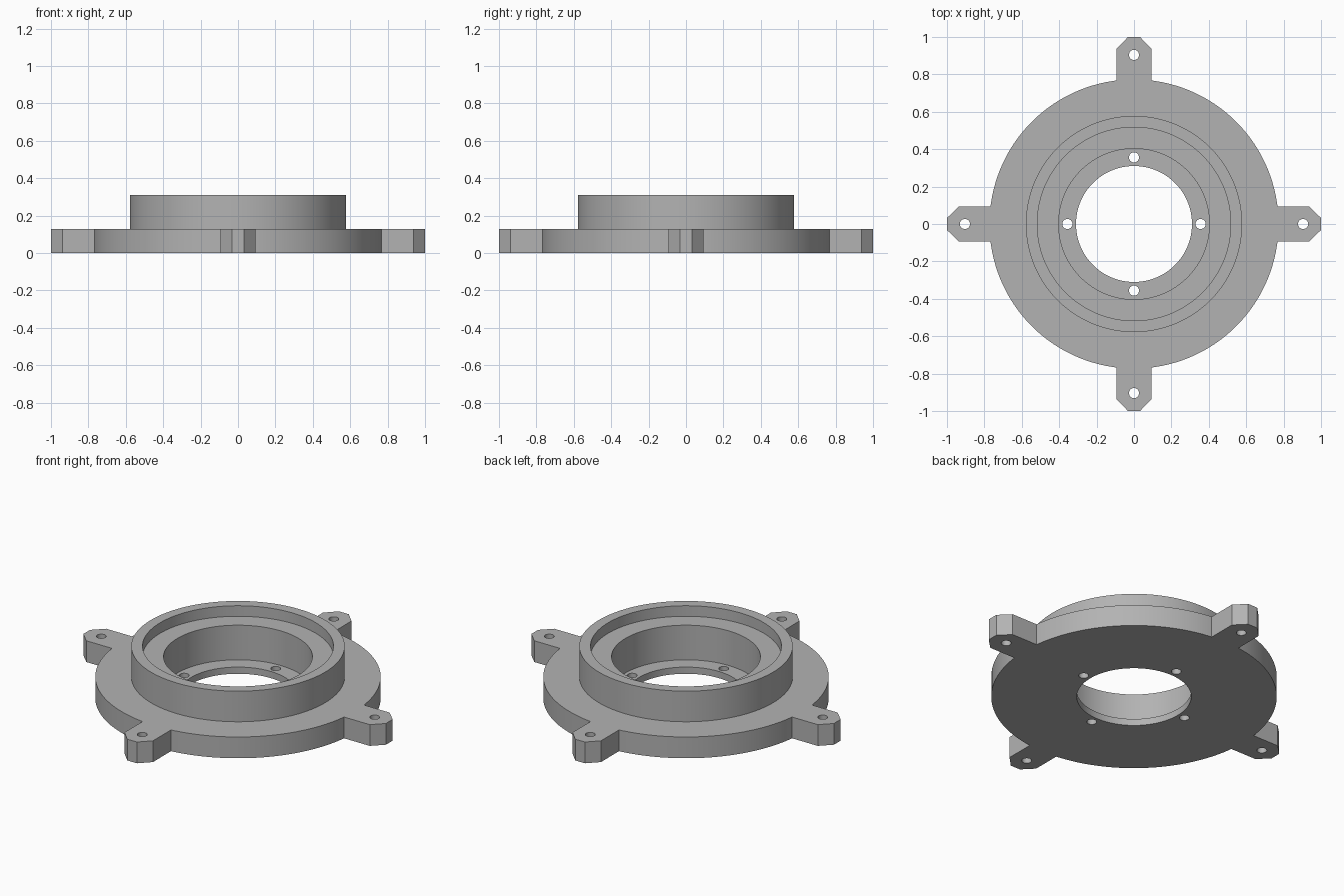
import bpy, bmesh, math
from mathutils import Matrix, Vector

if "Cube" in bpy.data.objects:
    bpy.data.objects.remove(bpy.data.objects["Cube"])

SEG = 128
BASE_H, TOP_H = 0.127, 0.31

grey = bpy.data.materials.new("plain grey")
grey.diffuse_color = (0.45, 0.45, 0.45, 1)
grey.use_nodes = True
grey.node_tree.nodes["Principled BSDF"].inputs["Base Color"].default_value = grey.diffuse_color


def make_object(name, bm):
    bmesh.ops.recalc_face_normals(bm, faces=bm.faces[:])
    mesh = bpy.data.meshes.new(name)
    bm.to_mesh(mesh)
    bm.free()
    mesh.materials.append(grey)
    obj = bpy.data.objects.new(name, mesh)
    bpy.context.collection.objects.link(obj)
    return obj


def lathe(name, profile):
    """Spin a closed (radius, height) profile around z."""
    bm = bmesh.new()
    rings = []
    for i in range(SEG):
        a = 2 * math.pi * i / SEG
        rings.append([bm.verts.new((r * math.cos(a), r * math.sin(a), z)) for r, z in profile])
    n = len(profile)
    for i in range(SEG):
        a, b = rings[i], rings[(i + 1) % SEG]
        for j in range(n):
            k = (j + 1) % n
            bm.faces.new((a[j], b[j], b[k], a[k]))
    return make_object(name, bm)


def mounting_tabs():
    """Four chamfered tabs, one on each axis."""
    outline = [(0.66, -0.094), (0.937, -0.094), (1, -0.032),
               (1, 0.032), (0.937, 0.094), (0.66, 0.094)]
    bm = bmesh.new()
    for q in range(4):
        rot = Matrix.Rotation(q * math.pi / 2, 3, 'Z')
        face = bm.faces.new([bm.verts.new(rot @ Vector((x, y, 0))) for x, y in outline])
        ext = bmesh.ops.extrude_face_region(bm, geom=[face])
        top = [v for v in ext["geom"] if isinstance(v, bmesh.types.BMVert)]
        bmesh.ops.translate(bm, verts=top, vec=(0, 0, BASE_H))
    return make_object("mounting_tabs", bm)


def screw_holes():
    """Cutters for the inner and outer screw holes."""
    bm = bmesh.new()
    for q in range(4):
        rot = Matrix.Rotation(q * math.pi / 2, 4, 'Z')
        for radius in (0.356, 0.904):
            bmesh.ops.create_cone(bm, cap_ends=True, segments=32, radius1=0.027,
                                  radius2=0.027, depth=0.5,
                                  matrix=rot @ Matrix.Translation((radius, 0, 0.06)))
    return make_object("screw_hole_cutter", bm)


def combine(target, tool, operation):
    mod = target.modifiers.new(operation.lower(), 'BOOLEAN')
    mod.operation = operation
    mod.solver = 'EXACT'
    mod.object = tool
    bpy.context.view_layer.objects.active = target
    bpy.ops.object.modifier_apply(modifier=mod.name)
    bpy.data.objects.remove(tool)


# Round flange with raised collar, stepped recess and inner lip
flange = lathe("flange", [
    (0.31, 0), (0.773, 0), (0.773, BASE_H), (0.578, BASE_H), (0.578, TOP_H),
    (0.517, TOP_H), (0.517, 0.247), (0.403, 0.247), (0.403, 0.04), (0.31, 0.04)])

# Tabs joined on, then all screw holes drilled through
combine(flange, mounting_tabs(), 'UNION')
combine(flange, screw_holes(), 'DIFFERENCE')

# Smooth round walls with crisp edges
bpy.ops.object.select_all(action='DESELECT')
flange.select_set(True)
bpy.context.view_layer.objects.active = flange
bpy.ops.object.shade_smooth_by_angle(angle=math.radians(30))
